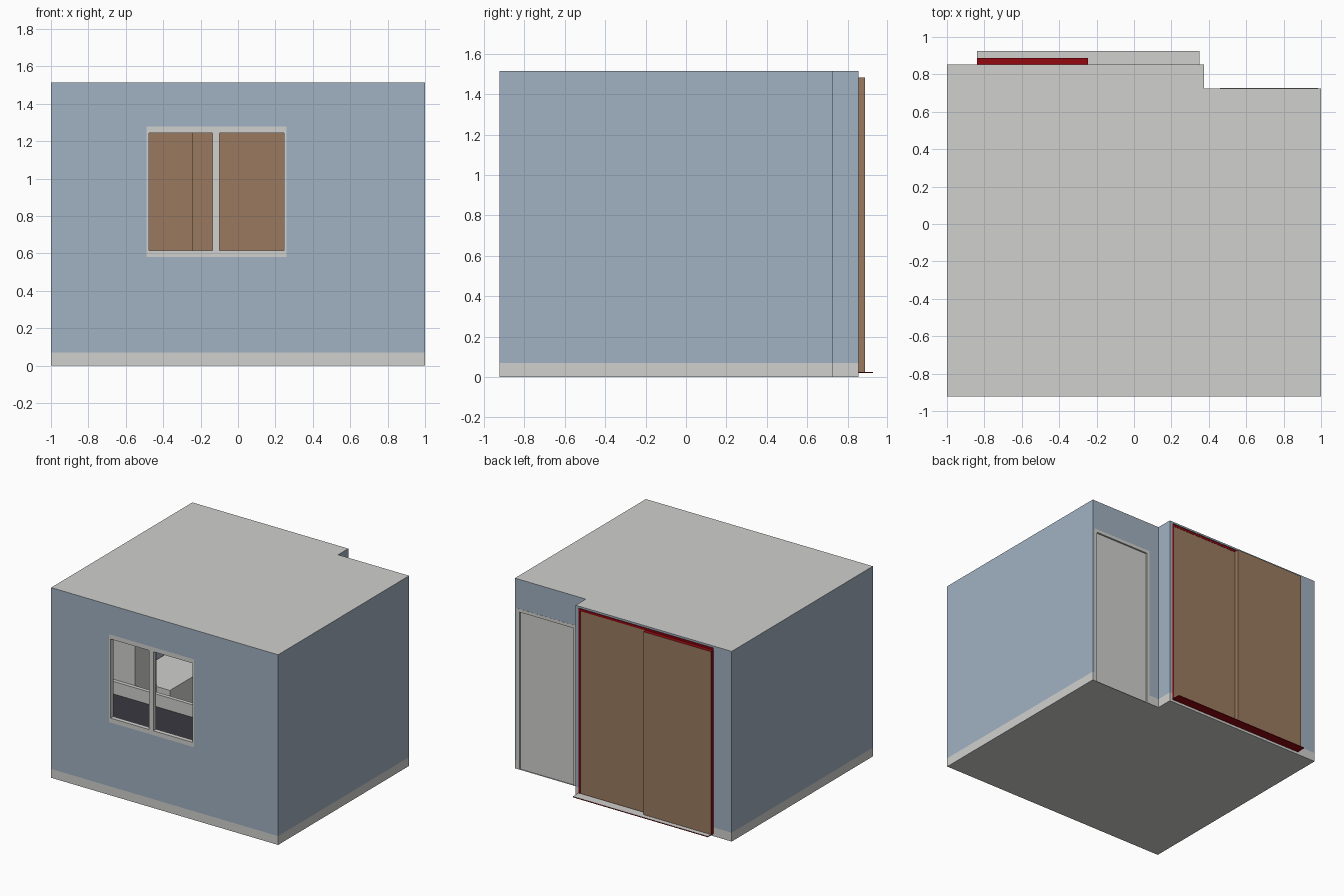
import bpy, bmesh

if "Cube" in bpy.data.objects:
    bpy.data.objects.remove(bpy.data.objects["Cube"])


def material(name, rgb):
    m = bpy.data.materials.new(name)
    lin = [((c / 255 + 0.055) / 1.055) ** 2.4 for c in rgb]
    m.diffuse_color = (*lin, 1)
    m.use_nodes = True
    m.node_tree.nodes["Principled BSDF"].inputs["Base Color"].default_value = m.diffuse_color
    return m


BLUE = material("wall_blue", (161, 177, 193))
WHITE = material("off_white", (208, 208, 206))
BROWN = material("wood_brown", (154, 122, 96))
RED = material("dark_red", (146, 8, 16))
DARK = material("charcoal", (58, 56, 64))

H, SKIRT = 1.515, 0.07            # room height, skirting height
FRONT, BACK, STEP, STEP_X = -0.923, 0.853, 0.725, 0.375


def finish(name, bm, mats):
    mesh = bpy.data.meshes.new(name)
    bm.to_mesh(mesh)
    bm.free()
    for m in mats:
        mesh.materials.append(m)
    ob = bpy.data.objects.new(name, mesh)
    bpy.context.collection.objects.link(ob)
    return ob


def box(name, x, y, z, mats, rule=None):
    """Box from three (min, max) ranges; rule maps a face normal to a material slot."""
    bm = bmesh.new()
    bmesh.ops.create_cube(bm, size=1)
    for v in bm.verts:
        v.co = [r[0] if c < 0 else r[1] for r, c in zip((x, y, z), v.co)]
    bm.normal_update()
    if rule:
        for f in bm.faces:
            f.material_index = rule(f.normal)
    return finish(name, bm, mats)


def wall(name, a, b, hole=None):
    """Sheet wall from plan point a to b with a skirting band and an optional (x0, x1, z0, z1) hole."""
    ts, zs = {0.0, 1.0}, {0.0, SKIRT, H}
    if hole:
        ts |= {(h - a[0]) / (b[0] - a[0]) for h in hole[:2]}
        zs |= set(hole[2:])
    ts, zs = sorted(ts), sorted(zs)
    bm = bmesh.new()

    def vert(t, z):
        return bm.verts.new((a[0] + (b[0] - a[0]) * t, a[1] + (b[1] - a[1]) * t, z))

    for t0, t1 in zip(ts, ts[1:]):
        for z0, z1 in zip(zs, zs[1:]):
            cx = a[0] + (b[0] - a[0]) * (t0 + t1) / 2
            cz = (z0 + z1) / 2
            if hole and hole[0] < cx < hole[1] and hole[2] < cz < hole[3]:
                continue
            f = bm.faces.new([vert(t0, z0), vert(t1, z0), vert(t1, z1), vert(t0, z1)])
            f.material_index = 1 if cz < SKIRT else 0
    bmesh.ops.remove_doubles(bm, verts=bm.verts, dist=1e-5)
    return finish(name, bm, [BLUE, WHITE])


def frame(name, x, y, z, side, top, bottom, mats):
    """Rectangular frame built from four bars."""
    if bottom:
        box(name + "_bottom", x, y, (z[0], z[0] + bottom), mats)
    box(name + "_top", x, y, (z[1] - top, z[1]), mats)
    zz = (z[0] + bottom, z[1] - top)
    box(name + "_side_a", (x[0], x[0] + side), y, zz, mats)
    box(name + "_side_b", (x[1] - side, x[1]), y, zz, mats)


# Room shell: walls follow the stepped plan, anticlockwise
plan = [(-1, FRONT), (1, FRONT), (1, STEP), (STEP_X, STEP), (STEP_X, BACK), (-1, BACK)]
names = ["front_wall", "right_wall", "door_wall", "step_wall", "wardrobe_wall", "left_wall"]
holes = {"front_wall": (-0.49, 0.26, 0.58, 1.28),
         "door_wall": (0.46, 0.985, 0.0, 1.28),
         "wardrobe_wall": (-0.84, 0.35, 0.02, 1.5)}
for i, n in enumerate(names):
    wall(n, plan[i], plan[(i + 1) % 6], holes.get(n))

# Floor and ceiling sheets
for n, z in (("floor", 0), ("ceiling", H)):
    bm = bmesh.new()
    f = bm.faces.new([bm.verts.new((*p, z)) for p in plan])
    if z == 0:
        f.normal_flip()
    finish(n, bm, [WHITE])

# Window frame with central mullion, left open
wy = (FRONT, FRONT + 0.035)
frame("window_frame", (-0.49, 0.26), wy, (0.58, 1.28), 0.013, 0.035, 0.035, [WHITE])
box("window_mullion", (-0.137, -0.1), wy, (0.615, 1.245), [WHITE])

# Room door with its frame
frame("door_frame", (0.46, 0.985), (STEP - 0.03, STEP + 0.001), (0, 1.28), 0.025, 0.025, 0, [WHITE])
box("door_leaf", (0.485, 0.96), (STEP - 0.03, STEP - 0.012), (0, 1.255), [WHITE])

# Sliding wardrobe doors: inner leaf flush, outer leaf proud with red edges
frame("wardrobe_frame", (-0.84, 0.35), (BACK - 0.01, BACK + 0.001), (0.02, 1.497), 0.015, 0.018, 0.006, [RED])
box("inner_sliding_door", (-0.247, 0.335), (BACK - 0.02, BACK - 0.001), (0.026, 1.479), [BROWN])
box("outer_sliding_door", (-0.84, -0.245), (BACK, 0.887), (0.026, 1.483), [BROWN, RED],
    lambda n: int(n.z > 0.5 or n.x < -0.5))
box("wardrobe_sill", (-0.84, 0.35), (BACK, 0.925), (0.019, 0.026), [WHITE, RED],
    lambda n: int(n.z < 0.5))

# Furniture glimpsed through the window
box("desk_top", (-0.98, 0.55), (FRONT + 0.04, -0.3), (0.43, 0.46), [DARK])
box("desk_back_panel", (-0.98, 0.55), (-0.3, -0.27), (0.01, 0.56), [WHITE])
box("tall_cabinet", (-0.98, -0.72), (-0.27, 0.0), (0.01, 0.9), [WHITE])
box("low_cabinet", (-0.98, -0.6), (0.0, 0.7), (0.01, 0.45), [WHITE])
